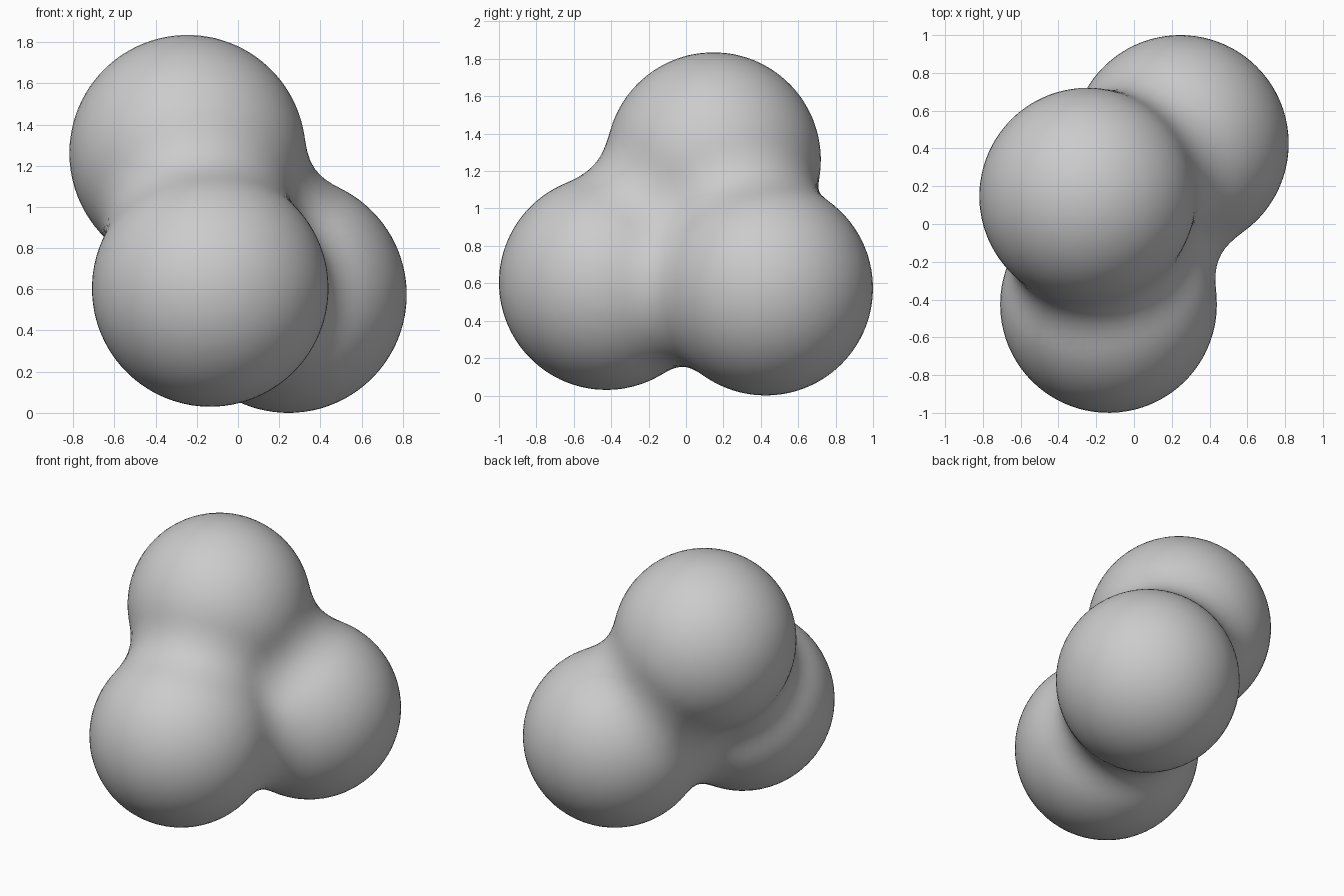
import bpy, bmesh
from mathutils import Vector, Matrix

if "Cube" in bpy.data.objects:
    bpy.data.objects.remove(bpy.data.objects["Cube"])

RADIUS = 0.574      # visible radius of a lone ball
REACH2 = 0.71       # squared influence distance of each ball's field
LEVEL = (1 - RADIUS**2 / REACH2) ** 3
CENTRES = [Vector(c) for c in (
    (-0.245, 0.147, 1.261),    # top ball
    (-0.135, -0.426, 0.604),   # front ball
    (0.245, 0.426, 0.574))]    # back ball


def field(p):
    """Summed ball field minus the surface level, and its gradient."""
    value, grad = -LEVEL, Vector()
    for c in CENTRES:
        d = p - c
        f = 1 - d.length_squared / REACH2
        if f > 0:
            value += f ** 3
            grad += d * (-6 * f * f / REACH2)
    return value, grad


# Three overlapping balls in one mesh
mesh = bpy.data.meshes.new("fused_balls")
bm = bmesh.new()
for c in CENTRES:
    bmesh.ops.create_icosphere(bm, subdivisions=4, radius=0.61,
                               matrix=Matrix.Translation(c))
bm.to_mesh(mesh)
bm.free()
body = bpy.data.objects.new("fused_balls", mesh)
bpy.context.collection.objects.link(body)
bpy.context.view_layer.objects.active = body
body.select_set(True)

# Merge into a single skin
remesh = body.modifiers.new("merge", 'REMESH')
remesh.mode = 'VOXEL'
remesh.voxel_size = 0.05
bpy.ops.object.modifier_apply(modifier=remesh.name)

# Relax, then settle the skin on the blended surface
bm = bmesh.new()
bm.from_mesh(body.data)
for _ in range(4):
    bmesh.ops.smooth_vert(bm, verts=bm.verts, factor=0.5,
                          use_axis_x=True, use_axis_y=True, use_axis_z=True)
    for v in bm.verts:
        for _ in range(5):
            value, grad = field(v.co)
            if grad.length_squared < 1e-8:
                break
            step = grad * (-value / grad.length_squared)
            if step.length > 0.05:
                step.length = 0.05
            v.co += step
bm.to_mesh(body.data)
bm.free()
bpy.ops.object.shade_smooth()
